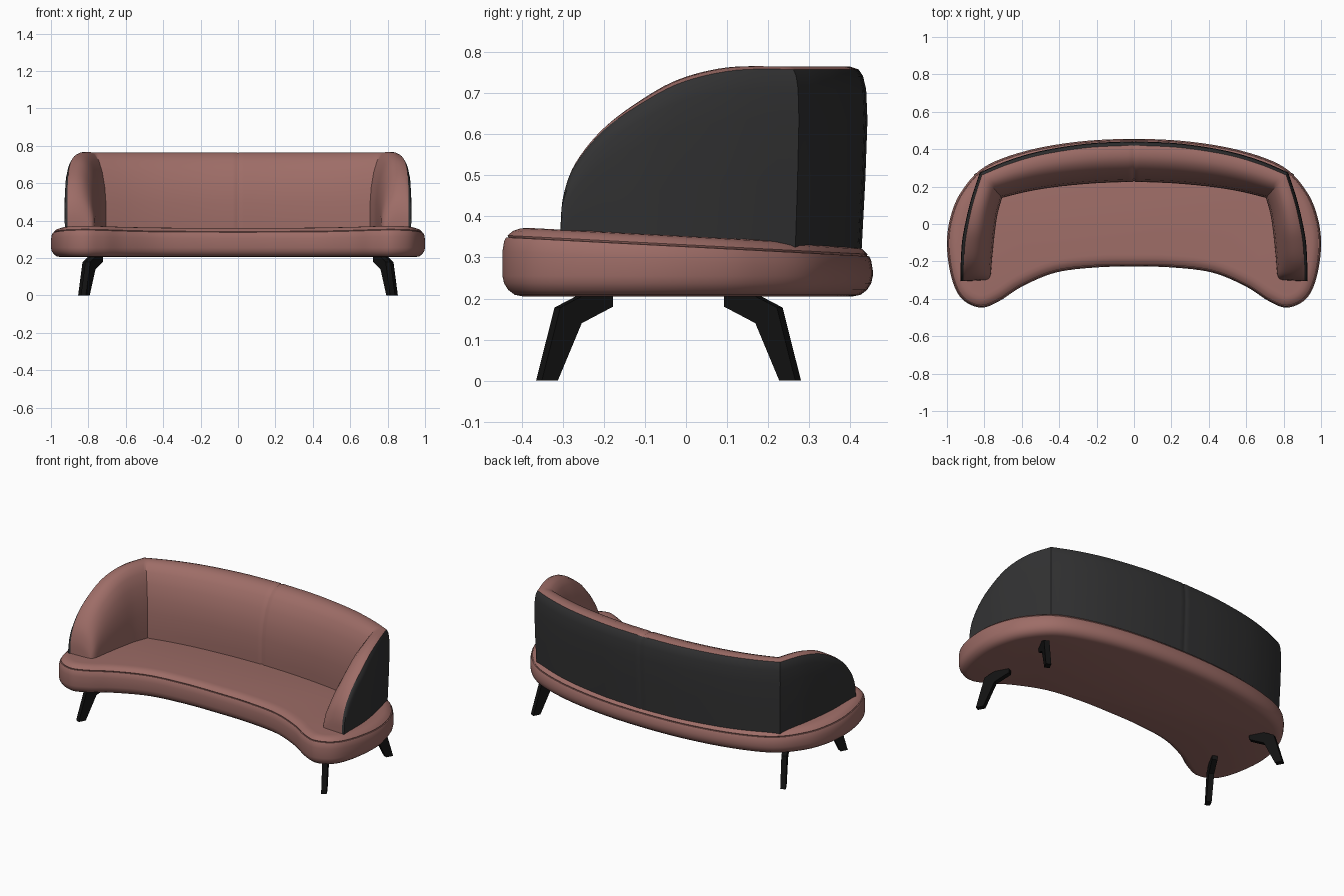
import bpy, bmesh, math
from mathutils import Vector

if "Cube" in bpy.data.objects:
    bpy.data.objects.remove(bpy.data.objects["Cube"])


def material(name, rgb):
    m = bpy.data.materials.new(name)
    m.diffuse_color = (*rgb, 1)
    m.use_nodes = True
    m.node_tree.nodes["Principled BSDF"].inputs["Base Color"].default_value = m.diffuse_color
    return m


ROSE = material("rose leather", (0.34, 0.152, 0.135))
DARK = material("charcoal fabric", (0.032, 0.032, 0.033))
BLACK = material("black metal", (0.006, 0.006, 0.006))


def finish(name, bm, mats, angle=35, mirror=False):
    bmesh.ops.remove_doubles(bm, verts=bm.verts, dist=1e-5)
    bmesh.ops.recalc_face_normals(bm, faces=bm.faces)
    me = bpy.data.meshes.new(name)
    bm.to_mesh(me)
    bm.free()
    ob = bpy.data.objects.new(name, me)
    bpy.context.collection.objects.link(ob)
    for m in mats:
        me.materials.append(m)
    bpy.ops.object.select_all(action='DESELECT')
    ob.select_set(True)
    bpy.context.view_layer.objects.active = ob
    bpy.ops.object.shade_smooth_by_angle(angle=math.radians(angle))
    if mirror:
        mod = ob.modifiers.new("mirror", 'MIRROR')
        mod.use_clip = True
    return ob


def spline(rows, steps, closed=False):
    """Catmull-Rom through rows of any dimension."""
    rows = [Vector(r) for r in rows]
    n, out = len(rows), []
    for i in range(n if closed else n - 1):
        pick = (lambda k: rows[k % n]) if closed else (lambda k: rows[min(max(k, 0), n - 1)])
        a, b, c, d = (pick(i + k) for k in (-1, 0, 1, 2))
        for s in range(steps):
            t = s / steps
            out.append(0.5 * (2 * b + (c - a) * t + (2 * a - 5 * b + 4 * c - d) * t * t
                              + (3 * b - a - 3 * c + d) * t ** 3))
    if not closed:
        out.append(rows[-1])
    return out


def bridge(bm, a, b, closed=False):
    n = len(a)
    return [bm.faces.new((a[j], a[(j + 1) % n], b[(j + 1) % n], b[j]))
            for j in range(n if closed else n - 1)]


# Seat: kidney outline, rounded rim with a seam groove, top sloping to the back
half = [(0.3, 0.44), (0.58, 0.39), (0.8, 0.305), (0.925, 0.17), (0.983, 0.03), (1.0, -0.12),
        (0.975, -0.29), (0.92, -0.4), (0.82, -0.447), (0.72, -0.412), (0.6, -0.335),
        (0.42, -0.26), (0.2, -0.232)]
ctrl = [(0, 0.455)] + half + [(0, -0.228)] + [(-x, y) for x, y in reversed(half)]
outline = spline(ctrl, 6, closed=True)
n = len(outline)
inward = []
for i in range(n):
    t = (outline[(i + 1) % n] - outline[i - 1]).normalized()
    inward.append(Vector((t.y, -t.x)))
if inward[0].y > 0:
    inward = [-v for v in inward]
# (inset, height above the bottom, drop below the top or None)
rim = [(0.05, 0, None), (0.03, 0.004, None), (0.014, 0.016, None), (0.004, 0.032, None),
       (0, 0.05, None), (0, None, 0.06), (0.004, None, 0.036), (0.009, None, 0.026),
       (0.0145, None, 0.0255), (0.0125, None, 0.021), (0.026, None, 0.009),
       (0.045, None, 0.002), (0.065, None, 0)]
bm = bmesh.new()
rings = []
for inset, up, drop in rim:
    ring = []
    for p, v in zip(outline, inward):
        q = p + v * inset
        z = 0.205 + up if drop is None else 0.352 - 0.052 * q.y - drop
        ring.append(bm.verts.new((q.x, q.y, z)))
    rings.append(ring)
for a, b in zip(rings, rings[1:]):
    bridge(bm, a, b, closed=True)
bm.faces.new(rings[0])
bm.faces.new(rings[-1])
finish("seat", bm, [ROSE], 40)

# Backrest and arms: padded section swept round the seat
# section = (fraction from outside to inside, fraction of height)
section = [(0.07, 0), (0.025, 0.4), (0, 0.72), (0.015, 0.88), (0.05, 0.95), (0.1, 0.985),
           (0.2, 1.0), (0.36, 1.0), (0.52, 0.975), (0.68, 0.9), (0.83, 0.77), (0.94, 0.6),
           (0.99, 0.42), (1, 0.2), (0.98, 0)]
DARK_SPANS = 5
# rows = outer x, y, inner x, y, top height
back_rows = [(0.008, 0.442, 0.008, 0.225, 0.765), (0.25, 0.43, 0.2, 0.218, 0.765),
             (0.5, 0.39, 0.4, 0.2, 0.765), (0.68, 0.337, 0.56, 0.175, 0.765),
             (0.825, 0.275, 0.705, 0.14, 0.765)]
arm_rows = [(0.825, 0.275, 0.705, 0.14, 0.765), (0.872, 0.13, 0.73, 0.05, 0.763),
            (0.903, 0, 0.743, -0.04, 0.735), (0.92, -0.1, 0.752, -0.12, 0.685),
            (0.926, -0.2, 0.76, -0.2, 0.615), (0.928, -0.27, 0.765, -0.265, 0.53),
            (0.927, -0.3, 0.775, -0.292, 0.45), (0.925, -0.306, 0.785, -0.3, 0.37)]
bm = bmesh.new()
BASE = 0.30
centre_seam = Vector((0, 0.438, 0, 0.23, 0.761))
for rows in ([centre_seam] + spline(back_rows, 6), spline(arm_rows, 5)):
    prev = None
    for ox, oy, ix, iy, top in rows:
        loop = [bm.verts.new((ox + (ix - ox) * w, oy + (iy - oy) * w, BASE + (top - BASE) * h))
                for w, h in section]
        if prev:
            for k, f in enumerate(bridge(bm, prev, loop)):
                f.material_index = 1 if k < DARK_SPANS else 0
        prev = loop
bm.faces.new(prev)  # arm end
finish("backrest_and_arms", bm, [ROSE, DARK], 35, mirror=True)

# Legs: bent flat bars splayed outwards; profile = (outward distance, z)
leg = [(0, 0.207), (0, 0.18), (0.078, 0.14), (0.138, 0), (0.178, 0), (0.132, 0.178),
       (0.075, 0.207)]
for name, y0, sy, x0 in (("front_legs", -0.185, -1, 0.735), ("back_legs", 0.1, 1, 0.75)):
    u = Vector((0.09, 0.17 * sy, 0)).normalized() * 1.1
    side = Vector((-u.y, u.x, 0)).normalized() * 0.015
    bm = bmesh.new()
    sides = []
    for s in (-1, 1):
        sides.append([bm.verts.new(Vector((x0, y0, z)) + u * d + side * s) for d, z in leg])
        bm.faces.new(sides[-1])
    bridge(bm, sides[0], sides[1], closed=True)
    finish(name, bm, [BLACK], 20, mirror=True)
